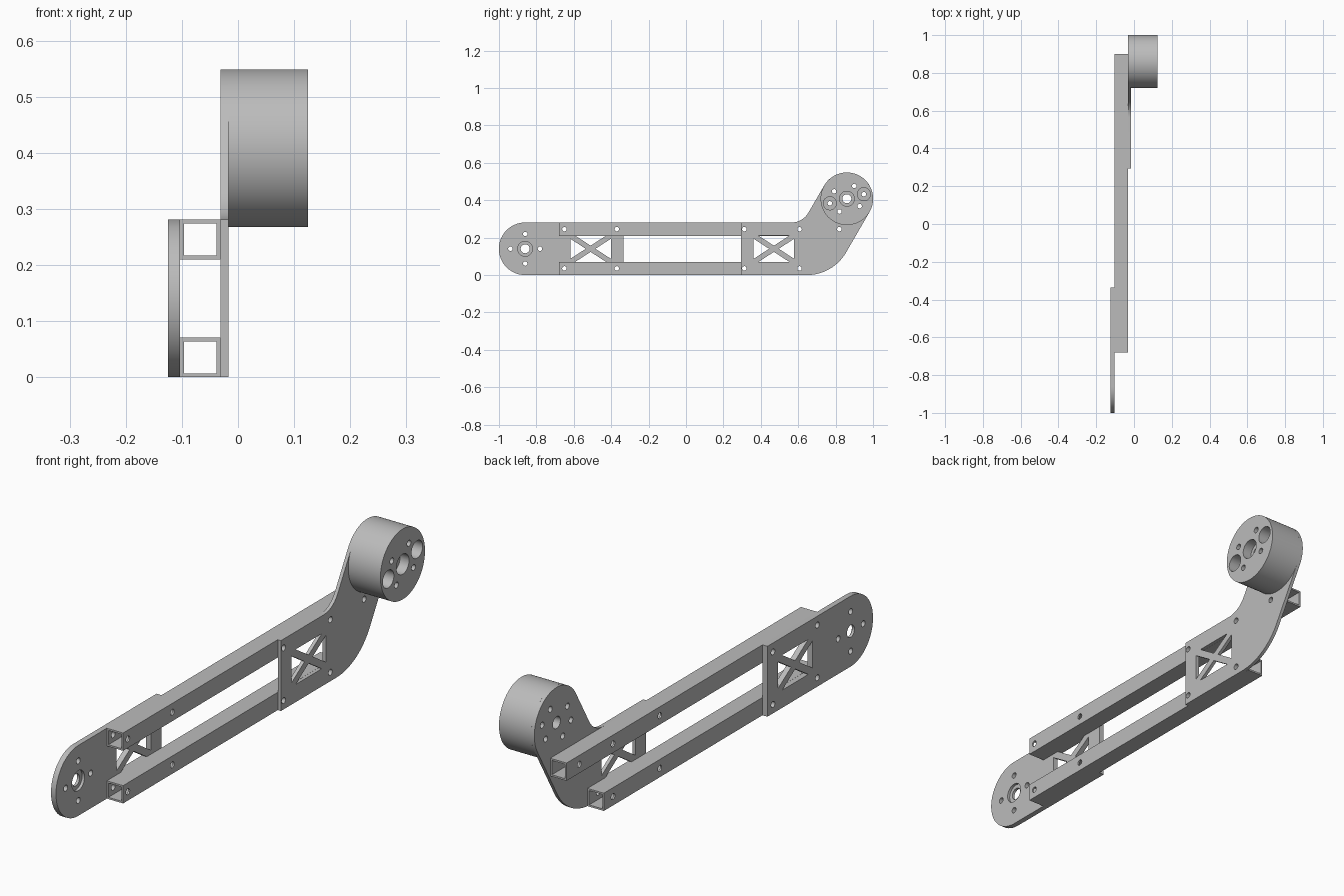
import bpy, bmesh
from math import radians, sin, cos, hypot, pi

if "Cube" in bpy.data.objects:
    bpy.data.objects.remove(bpy.data.objects["Cube"])

grey = bpy.data.materials.new("metal_grey")
grey.use_nodes = True
COLOUR = (0.5, 0.5, 0.5, 1)
grey.diffuse_color = COLOUR
grey.node_tree.nodes["Principled BSDF"].inputs["Base Color"].default_value = COLOUR

# Main dimensions
H, R, TUBE, WALL = 0.281, 0.1405, 0.071, 0.007
X_OUT, X_TUBE, X_PLATE, X_HUB, X_END = -0.125, -0.103, -0.031, -0.017, 0.125
FRONT = (-0.86, R)
HUB = (0.86, 0.408)
SCREW, BORE, SEAT = 0.012, 0.024, 0.04


def arc(c, r, a0, a1, n=24):
    """Points on an arc in the side plane, angles in degrees."""
    angles = [radians(a0 + (a1 - a0) * i / n) for i in range(n + 1)]
    return [(c[0] + r * cos(a), c[1] + r * sin(a)) for a in angles]


def circle(c, r, n=24):
    return arc(c, r, 0, 360, n)[:-1]


def prism(name, profile, x0, x1):
    """Side profile of (y, z) points extruded along x."""
    bm = bmesh.new()
    face = bm.faces.new([bm.verts.new((x0, y, z)) for y, z in profile])
    ext = bmesh.ops.extrude_face_region(bm, geom=[face])
    moved = [v for v in ext["geom"] if isinstance(v, bmesh.types.BMVert)]
    bmesh.ops.translate(bm, verts=moved, vec=(x1 - x0, 0, 0))
    bmesh.ops.recalc_face_normals(bm, faces=bm.faces)
    mesh = bpy.data.meshes.new(name)
    bm.to_mesh(mesh)
    bm.free()
    mesh.materials.append(grey)
    ob = bpy.data.objects.new(name, mesh)
    bpy.context.collection.objects.link(ob)
    return ob


def select(ob):
    bpy.ops.object.select_all(action='DESELECT')
    ob.select_set(True)
    bpy.context.view_layer.objects.active = ob


def cut(ob, profile, x0=-0.3, x1=0.3):
    """Remove an extruded profile from a part."""
    cutter = prism("cutter", profile, x0, x1)
    cutter.hide_render = True
    mod = ob.modifiers.new("cut", 'BOOLEAN')
    mod.operation, mod.solver, mod.object = 'DIFFERENCE', 'EXACT', cutter
    select(ob)
    bpy.ops.object.modifier_apply(modifier=mod.name)
    bpy.data.objects.remove(cutter)


def around(c, r, start, count):
    """Centres evenly spaced on a circle."""
    return [(c[0] + r * cos(a), c[1] + r * sin(a))
            for a in (radians(start) + 2 * pi * i / count for i in range(count))]


def cut_truss(ob, cy, w=0.108, h=0.07, b=0.014):
    """Four triangular openings that leave an X of bars."""
    dz, dy = b * hypot(w, h) / w, b * hypot(w, h) / h
    for s in (1, -1):
        side = [(dy, 0), (w, h - dz), (w, dz - h)]
        cap = [(0, dz), (w - dy, h), (dy - w, h)]
        for tri in (side, cap):
            cut(ob, [(cy + s * y, R + s * z) for y, z in tri])


def cut_screws(ob, ys, zs):
    for y in ys:
        for z in zs:
            cut(ob, circle((y, z), SCREW, 20))


LOW, HIGH = TUBE / 2, H - TUBE / 2
FRONT_SCREWS, BACK_SCREWS, END_SCREW = (-0.65, -0.37), (0.312, 0.607), 0.82

# Rounded front plate with bearing seat
front_plate = prism("front_plate", arc(FRONT, R, 90, 270, 36) + [(-0.335, 0), (-0.335, H)],
                    X_OUT, X_TUBE)
cut(front_plate, circle(FRONT, BORE))
cut(front_plate, circle(FRONT, SEAT, 32), X_OUT + 0.011)
for c in around(FRONT, 0.079, 0, 4):
    cut(front_plate, circle(c, SCREW, 20))
cut_screws(front_plate, FRONT_SCREWS, (LOW, HIGH))
cut_truss(front_plate, -0.51)

# Two square tubes
for name, z, y_end, extra in (("lower_tube", LOW, 0.665, ()), ("upper_tube", HIGH, 0.9, (END_SCREW,))):
    def rect(t, y0, y1):
        return [(y0, z - t), (y1, z - t), (y1, z + t), (y0, z + t)]
    tube = prism(name, rect(TUBE / 2, -0.68, y_end), X_TUBE, X_PLATE)
    cut(tube, rect(TUBE / 2 - WALL, -1, 1.2), X_TUBE + WALL, X_PLATE - WALL)
    cut_screws(tube, FRONT_SCREWS + BACK_SCREWS + extra, (z,))

# Bent plate: straight part, outer bend, round end, inner bend
bent = ([(0.295, 0)] + arc((0.646, 0.2425), 0.2425, -90, -30)
        + arc(HUB, R, -30, 150, 40)
        + arc((0.564, H + 0.104), 0.104, -30, -90, 12) + [(0.295, H)])
bent_plate = prism("bent_plate", bent, X_PLATE, X_HUB)
cut_screws(bent_plate, BACK_SCREWS, (LOW, HIGH))
cut_screws(bent_plate, (END_SCREW,), (HIGH,))
cut_truss(bent_plate, 0.47)

# Round hub with bore, bearing seat, bolt holes and two deep pockets
hub = prism("hub", circle(HUB, R, 80), X_HUB, X_END)
bolts = around(HUB, 0.079, 60, 4)
pockets = around(HUB, 0.094, 15, 2)
for part in (hub, bent_plate):
    cut(part, circle(HUB, BORE))
    for c in bolts:
        cut(part, circle(c, SCREW, 20))
for c in pockets:
    cut(bent_plate, circle(c, SCREW, 20))
    cut(hub, circle(c, 0.035, 32))
cut(hub, circle(HUB, SEAT, 32), X_END - 0.04)

# Smooth round walls, keep sharp edges
for ob in list(bpy.context.scene.objects):
    if ob.type == 'MESH' and grey.name in ob.data.materials:
        select(ob)
        bpy.ops.object.shade_smooth_by_angle(angle=radians(30))
